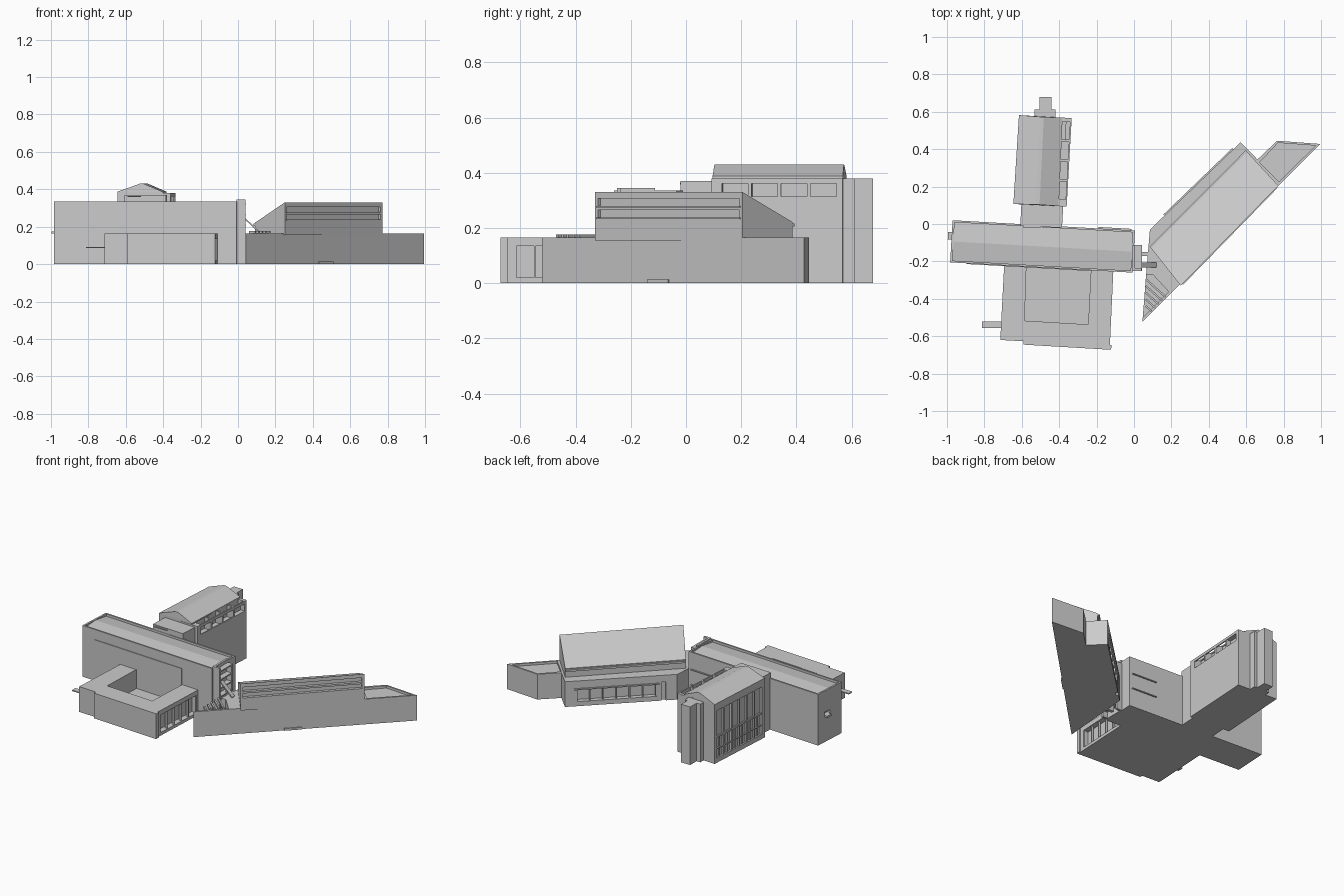
import bpy, bmesh
from mathutils import Vector


def loft(name, low, high, z0, z1):
    """Solid between two outlines; z1 may be one height or one per corner."""
    n = len(low)
    tops = z1 if isinstance(z1, (list, tuple)) else [z1] * n
    bm = bmesh.new()
    a = [bm.verts.new((x, y, z0)) for x, y in low]
    b = [bm.verts.new((p[0], p[1], z)) for p, z in zip(high, tops)]
    bm.faces.new(a[::-1])
    bm.faces.new(b)
    for i in range(n):
        j = (i + 1) % n
        bm.faces.new((a[i], a[j], b[j], b[i]))
    bmesh.ops.recalc_face_normals(bm, faces=bm.faces)
    me = bpy.data.meshes.new(name)
    bm.to_mesh(me)
    bm.free()
    ob = bpy.data.objects.new(name, me)
    bpy.context.collection.objects.link(ob)
    return ob


def prism(name, pts, z0, z1):
    return loft(name, pts, pts, z0, z1)


def box(name, x0, x1, y0, y1, z0, z1):
    return prism(name, [(x0, y0), (x1, y0), (x1, y1), (x0, y1)], z0, z1)


def on_wall(name, wall, t0, t1, z0, z1, o0, o1):
    """Box along a wall (fractions t0..t1), from o0 to o1 outward of it."""
    a, b = Vector(wall[0]), Vector(wall[1])
    d = b - a
    n = Vector((d.y, -d.x)).normalized()
    p, q = a + d * t0, a + d * t1
    return prism(name, [tuple(v) for v in (p + n * o1, q + n * o1, q + n * o0, p + n * o0)], z0, z1)


def cut(ob, cutter):
    m = ob.modifiers.new("cut", 'BOOLEAN')
    m.operation, m.solver, m.object = 'DIFFERENCE', 'EXACT', cutter
    bpy.context.view_layer.objects.active = ob
    bpy.ops.object.modifier_apply(modifier=m.name)
    bpy.data.objects.remove(cutter, do_unlink=True)


# --- Main long hall with parapet and very low pitched roof
A, B, C, D = (-0.983, -0.205), (-0.007, -0.26), (0.005, -0.035), (-0.97, 0.02)
hall = prism("main_hall", [A, B, C, D], 0, 0.335)
south, north, west = (A, B), (C, D), (D, A)
cut(hall, on_wall("c", south, 0.012, 0.988, 0.318, 0.4, -0.215, -0.01))
for k, (o0, o1) in enumerate([(-0.112, -0.01), (-0.215, -0.112)]):
    slope = on_wall(f"hall_roof_slope_{k}", south, 0.012, 0.988, 0.31, 0.32, o0, o1)
    for v in slope.data.vertices:       # raise the ridge side
        if v.index in ((6, 7) if k == 0 else (4, 5)):
            v.co.z = 0.332
on_wall("hall_front_panel", south, 0.09, 0.77, 0.165, 0.27, -0.004, 0.004)
cut(hall, on_wall("c", west, 0.28, 0.5, 0.175, 0.195, -0.02, 0.02))
on_wall("west_balcony", west, 0.28, 0.46, 0.163, 0.175, -0.01, 0.02)
for k in range(2):
    on_wall(f"north_ledge_{k}", north, 0.02, 0.2, 0.12 + 0.1 * k, 0.126 + 0.1 * k, -0.005, 0.008)

# --- Low front block around a courtyard
front = prism("front_block", [(-0.693, -0.2), (-0.715, -0.62), (-0.59, -0.627), (-0.59, -0.645),
                              (-0.13, -0.672), (-0.11, -0.24)], 0, 0.165)
cut(front, prism("c", [(-0.575, -0.22), (-0.585, -0.517), (-0.245, -0.537), (-0.23, -0.24)], 0.04, 0.3))
east = ((-0.13, -0.672), (-0.11, -0.24))
cut(front, on_wall("c", east, 0.12, 0.93, 0.02, 0.135, -0.035, 0.02))
for k in range(6):
    t = 0.12 + 0.16 * k
    on_wall(f"front_block_mullion_{k}", east, t, t + 0.012, 0.02, 0.135, -0.02, -0.005)
on_wall("corner_pier", east, 0.0, 0.06, 0, 0.165, -0.01, 0.008)
box("side_canopy", -0.812, -0.70, -0.557, -0.522, 0.085, 0.092)

# --- Tall rear block
P, Q, R, S = (-0.645, 0.107), (-0.36, 0.093), (-0.333, 0.566), (-0.615, 0.582)
rear = prism("rear_block", [P, Q, R, S], 0, 0.38)
reast, rwest = (Q, R), (S, P)
for k in range(4):                       # open light wells behind high side windows
    t0 = 0.08 + 0.225 * k
    cut(rear, on_wall("c", reast, t0, t0 + 0.2, 0.305, 0.45, -0.05, -0.008))
    cut(rear, on_wall("c", reast, t0, t0 + 0.2, 0.315, 0.362, -0.03, 0.02))
for k in range(6):                       # tall window bays on the west side
    t0 = 0.05 + 0.152 * k
    cut(rear, on_wall("c", rwest, t0, t0 + 0.13, 0.03, 0.34, -0.012, 0.02))
    on_wall(f"bay_transom_{k}", rwest, t0, t0 + 0.13, 0.16, 0.172, -0.013, -0.003)
    on_wall(f"bay_sill_{k}", rwest, t0, t0 + 0.13, 0.085, 0.092, -0.013, -0.003)
    on_wall(f"bay_mullion_{k}", rwest, t0 + 0.06, t0 + 0.07, 0.03, 0.165, -0.013, -0.004)
eave = [P, (-0.402, 0.096), (-0.382, 0.568), S]
prism("rear_eave", eave, 0.379, 0.388)
loft("rear_roof", eave, [(-0.525, 0.104), (-0.505, 0.103), (-0.482, 0.572), (-0.502, 0.573)], 0.387, 0.43)
box("rear_stair_base", -0.532, -0.42, 0.565, 0.612, 0, 0.38)
box("rear_stair_tower", -0.505, -0.44, 0.6, 0.678, 0, 0.38)

# --- Connector between hall and rear block
prism("connector", [(-0.608, -0.01), (-0.385, -0.02), (-0.378, 0.1), (-0.602, 0.11)], 0, 0.37)
box("connector_hood", -0.59, -0.5, -0.022, 0.01, 0.358, 0.364)

# --- Angled wing
tip, far = (0.045, -0.522), (0.995, 0.428)
nw = ((0.57, 0.437), (0.085, -0.03))
wing = prism("wing_base", [tip, far, (0.765, 0.445), (0.66, 0.345), nw[0], nw[1], (0.065, -0.27)], 0, 0.165)
cut(wing, prism("c", [(0.775, 0.225), (0.97, 0.419), (0.77, 0.434), (0.672, 0.33)], 0.15, 0.3))
cut(wing, prism("c", [(0.02, -0.525), (0.185, -0.362), (0.1, -0.27), (0.02, -0.27)], 0.03, 0.3))
cut(wing, on_wall("c", nw, 0.1, 0.82, 0.03, 0.105, -0.03, 0.02))
for k in range(7):
    t = 0.1 + 0.118 * k
    on_wall(f"wing_mullion_{k}", nw, t, t + 0.012, 0.03, 0.105, -0.02, -0.004)
cut(wing, on_wall("c", nw, 0.86, 0.9, 0.0, 0.12, -0.015, 0.02))
on_wall("wing_window_hood", nw, 0.08, 0.84, 0.108, 0.116, -0.01, 0.008)
for k in range(5):                       # sun louvres over the pointed terrace
    y0 = -0.295 - 0.036 * k
    d = (y0 - 0.063 + 0.56) / 1.9
    e = (0.063 + d, y0 - 0.9 * d)
    on_wall(f"louvre_{k}", ((0.063, y0), e), 0, 1, 0.163, 0.177, -0.005, 0.005)
on_wall("ground_hatch", (tip, far), 0.405, 0.485, 0, 0.014, -0.01, 0.006)

# Upper storey with single-pitch roof and two long window grooves
E, F = (0.25, -0.33), (0.772, 0.205)
upper = prism("wing_upper", [E, F, (0.605, 0.385), (0.092, -0.13)], 0.155, [0.33, 0.33, 0.222, 0.222])
for z in (0.237, 0.278):
    cut(upper, on_wall("c", (E, F), 0.02, 0.98, z, z + 0.028, -0.014, 0.02))
    on_wall("groove_sill", (E, F), 0.015, 0.985, z - 0.004, z + 0.001, -0.014, 0.005)
on_wall("roof_gutter", ((0.605, 0.385), (0.092, -0.13)), 0.0, 1, 0.205, 0.217, -0.005, 0.012)

# --- Open stair tower and sloping link between hall and wing
for k, y in enumerate((-0.25, -0.125)):
    box(f"stair_pier_{k}", 0.0, 0.04, y, y + 0.014, 0, 0.345 if k == 0 else 0.32)
box("stair_back_wall", -0.008, 0.006, -0.25, -0.112, 0, 0.345)
for k in range(6):
    z = 0.04 + 0.055 * k
    box(f"stair_landing_{k}", 0.0, 0.042, -0.25, -0.112, z, z + 0.008)
box("link_wall", 0.03, 0.075, -0.17, -0.15, 0, 0.165)
link = box("sloping_link", 0.035, 0.12, -0.232, -0.205, 0.16, 0.17)
for v in link.data.vertices:
    if v.co.x < 0.08:
        v.co.z += 0.08
